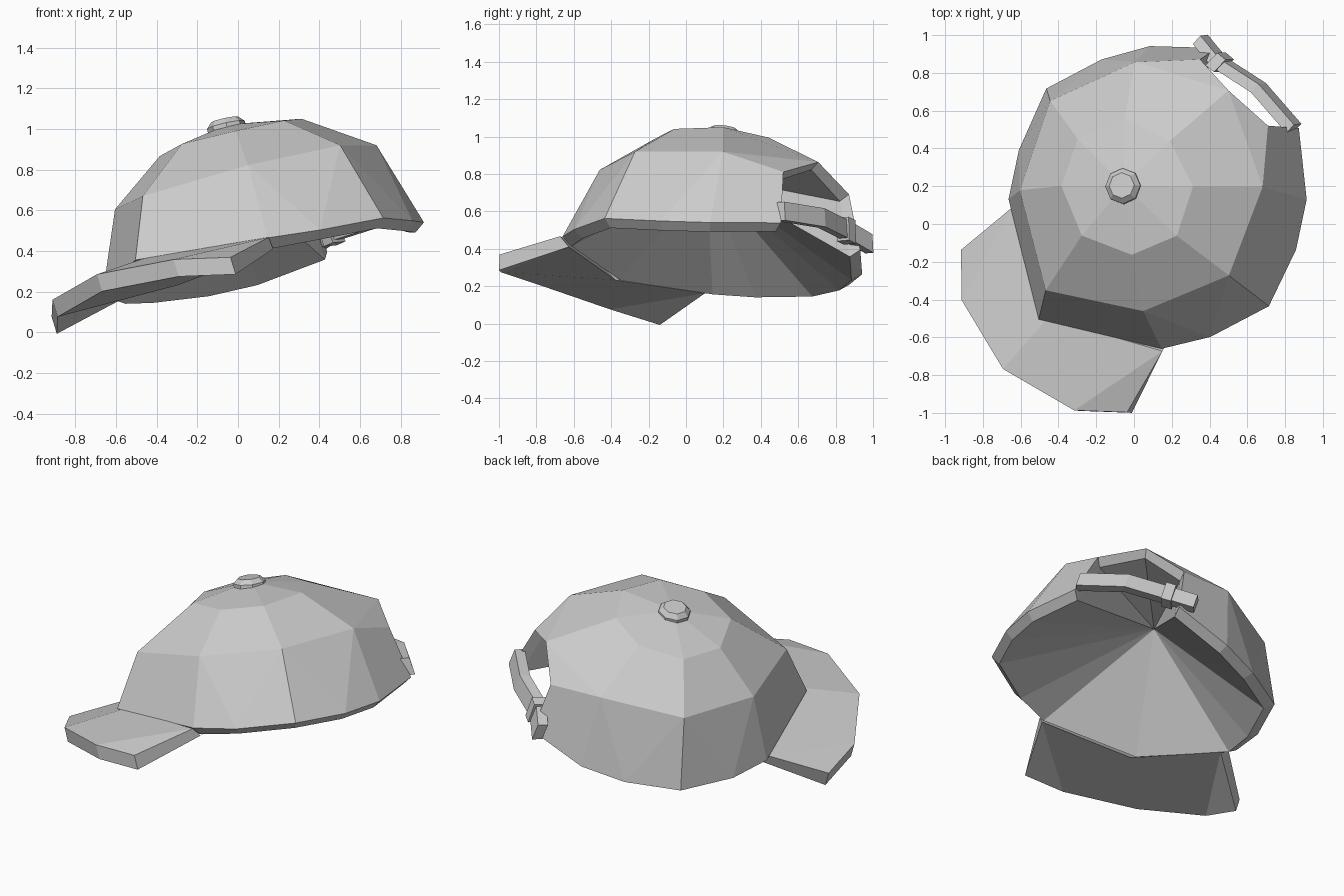
import bpy, bmesh
from mathutils import Matrix, Vector

cube = bpy.data.objects.get("Cube")
if cube:
    bpy.data.objects.remove(cube)

grey = bpy.data.materials.new("cloth grey")
grey.use_nodes = True
colour = (0.6, 0.6, 0.6, 1)
grey.diffuse_color = colour
grey.node_tree.nodes["Principled BSDF"].inputs["Base Color"].default_value = colour

# Tilted cap frame: x = side, y = back, z = crown axis
up = Vector((-0.212, 0.113, 0.97)).normalized()
back = Vector((0.686, 0.724, 0.066))
back = (back - up * back.dot(up)).normalized()
side = back.cross(up)
frame = Matrix((side, back, up)).transposed().to_4x4()
frame.translation = (0.14, 0.14, 0.37)


def finish(name, bm):
    bmesh.ops.recalc_face_normals(bm, faces=bm.faces[:])
    mesh = bpy.data.meshes.new(name)
    bm.to_mesh(mesh)
    bm.free()
    mesh.materials.append(grey)
    obj = bpy.data.objects.new(name, mesh)
    obj.matrix_world = frame
    bpy.context.collection.objects.link(obj)
    return obj


def mirrored(name, faces, shift, lean):
    """Mirror a half part, then shift it sideways and lean it with height."""
    bm = bmesh.new()
    for sign in (1, -1):
        for face in faces:
            bm.faces.new([bm.verts.new((x * sign + shift + lean * z, y, z))
                          for x, y, z in face])
    bmesh.ops.remove_doubles(bm, verts=bm.verts[:], dist=0.001)
    return finish(name, bm)


def loft(bm, sections):
    """Join equal cross-sections and close both ends."""
    rings = [[bm.verts.new(p) for p in s] for s in sections]
    n = len(rings[0])
    for a, b in zip(rings, rings[1:]):
        for i in range(n):
            bm.faces.new((a[i], a[(i + 1) % n], b[(i + 1) % n], b[i]))
    bm.faces.new(rings[0])
    bm.faces.new(rings[-1])


# Crown: half rings from front to back
rim = [(0, -0.91, 0.05), (0.582, -0.57, 0), (0.728, -0.345, -0.01), (0.847, -0.01, 0),
       (0.74, 0.305, -0.01), (0.597, 0.535, 0), (0.312, 0.78, 0.05)]
middle = [(0, -0.753, 0.365), (0.47, -0.468, 0.39), (0.68, -0.014, 0.41),
          (0.485, 0.449, 0.425), (0, 0.69, 0.467)]
upper = [(0, -0.395, 0.605), (0.268, -0.283, 0.60), (0.377, -0.043, 0.61),
         (0.262, 0.205, 0.63), (0, 0.293, 0.63)]
apex = (0, -0.043, 0.68)
notch = (0.258, 0.695, 0.35)

faces = []
for i in range(4):
    faces += [(apex, upper[i], upper[i + 1]),
              (upper[i], middle[i], middle[i + 1], upper[i + 1])]
faces.append((middle[0], rim[0], rim[1], middle[1]))
for i in (1, 2):
    a, m, b = rim[2 * i - 1:2 * i + 2]
    faces += [(middle[i], a, m), (middle[i], m, middle[i + 1]), (middle[i + 1], m, b)]
faces += [(middle[3], rim[5], rim[6], notch), (middle[3], notch, middle[4])]

# Thick hem around rim and notch, dipping at the front, then the hollow inside
edge = rim + [notch, middle[4]]
hem = [(0, -0.67, -0.096), (0.555, -0.52, -0.05)]
hem += [(x * 0.935, y * 0.935, z - 0.04) for x, y, z in edge[2:]]
hollow = (0, -0.13, 0.45)
for i in range(len(edge) - 1):
    faces += [(edge[i], edge[i + 1], hem[i + 1], hem[i]),
              (hem[i], hem[i + 1], hollow)]
mirrored("crown", faces, -0.012, -0.02)

# Curved brim, running under the crown to the hem
top = [(0, -0.87, 0.05), (0.565, -0.575, 0), (0.632, -0.945, -0.092),
       (0.428, -1.13, -0.042), (0, -1.235, -0.008)]
low = [(0, -0.68, -0.1), (0.535, -0.53, -0.055)]
low += [(x, y + 0.01, z - 0.087) for x, y, z in top[2:]]
faces = [(top[i], top[i + 1], low[i + 1], low[i]) for i in range(4)]
for t in (top, low):
    faces += [(t[1], t[2], t[3]), (t[0], t[1], t[3], t[4])]
mirrored("brim", faces, 0.018, 0)

# Eight-sided top button
bm = bmesh.new()
outline = bmesh.ops.create_circle(bm, segments=8, radius=1)["verts"]
circle = [v.co.copy() for v in outline]
bm.clear()
loft(bm, [[(c.x * r - 0.03, c.y * r - 0.05, z) for c in circle]
          for r, z in ((0.095, 0.64), (0.095, 0.68), (0.068, 0.707))])
finish("top_button", bm)


def band(name, path, half_height, half_depth):
    """Sweep a flat section along a path, leaning in with the crown."""
    bm = bmesh.new()
    loft(bm, [[(x, y + d * half_depth - h * 0.012, z + h * half_height)
               for d, h in ((-1, -1), (1, -1), (1, 1), (-1, 1))] for x, y, z in path])
    return finish(name, bm)


# Strap across the notch, with its loose end and buckle
band("strap", [(0.295, 0.765, 0.115), (0.01, 0.79, 0.145), (-0.24, 0.74, 0.14),
               (-0.41, 0.755, 0.105)], 0.052, 0.03)
band("buckle", [(-0.21, 0.745, 0.14), (-0.27, 0.74, 0.135)], 0.065, 0.045)
